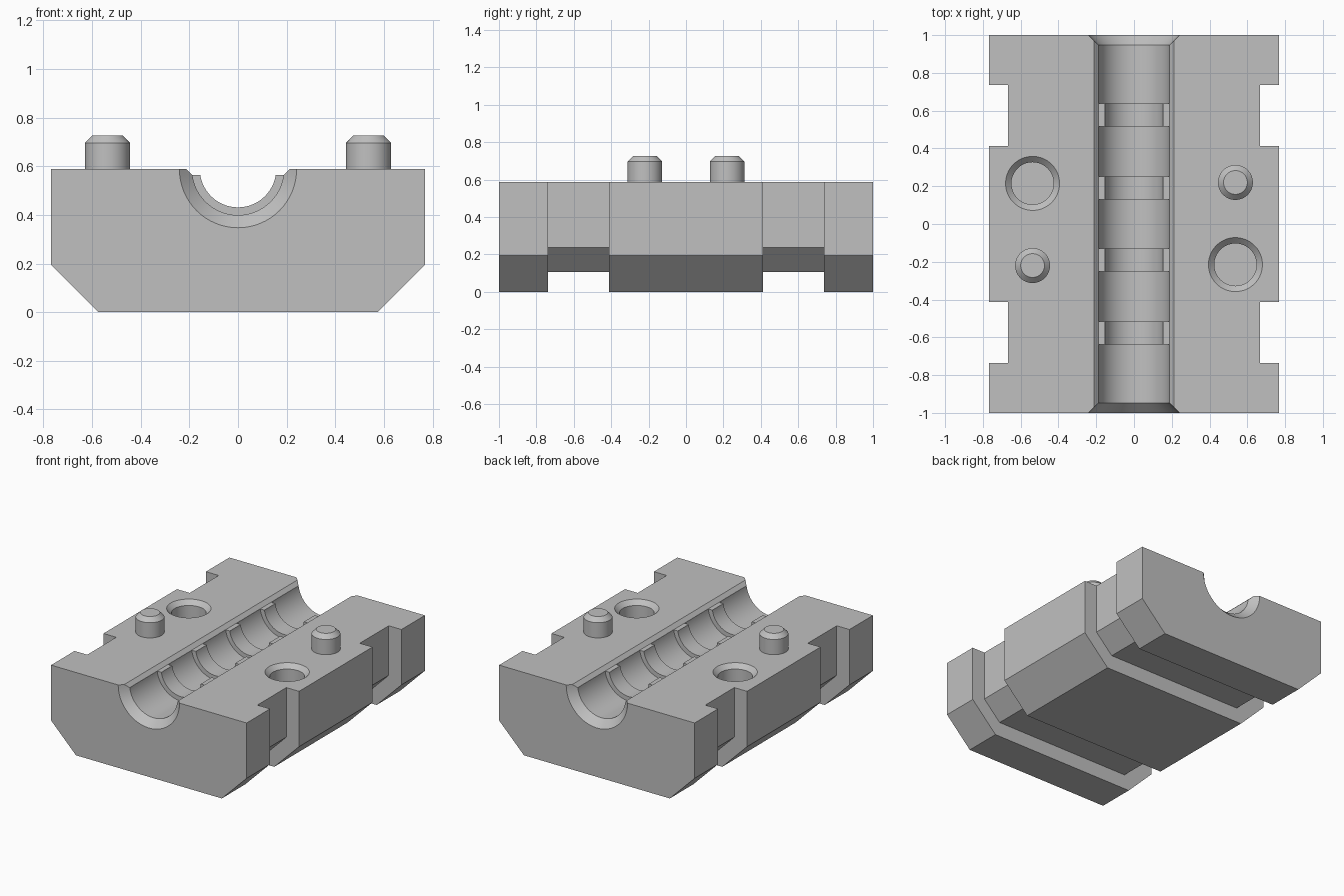
import bpy, bmesh, math
from mathutils import Matrix, Vector

cube = bpy.data.objects.get("Cube")
if cube:
    bpy.data.objects.remove(cube, do_unlink=True)

TOP = 0.588          # height of the parting face
SEGMENTS = 64

grey = bpy.data.materials.new("plain grey")
grey.use_nodes = True
colour = (0.53, 0.53, 0.53, 1)
grey.diffuse_color = colour
grey.node_tree.nodes["Principled BSDF"].inputs["Base Color"].default_value = colour


def finish(name, bm):
    bmesh.ops.recalc_face_normals(bm, faces=bm.faces[:])
    mesh = bpy.data.meshes.new(name)
    bm.to_mesh(mesh)
    bm.free()
    mesh.materials.append(grey)
    obj = bpy.data.objects.new(name, mesh)
    bpy.context.collection.objects.link(obj)
    return obj


def lathe(name, profile, location, along_y=False):
    """Solid of revolution from (radius, height) pairs."""
    bm = bmesh.new()
    rings = []
    for r, h in profile:
        rings.append([bm.verts.new((r * math.cos(a), r * math.sin(a), h))
                      for a in (math.tau * i / SEGMENTS for i in range(SEGMENTS))])
    for low, high in zip(rings, rings[1:]):
        for i in range(SEGMENTS):
            j = (i + 1) % SEGMENTS
            bm.faces.new((low[i], low[j], high[j], high[i]))
    bm.faces.new(rings[0])
    bm.faces.new(rings[-1])
    turn = Matrix.Rotation(math.radians(-90), 4, 'X') if along_y else Matrix()
    bm.transform(Matrix.Translation(location) @ turn)
    return finish(name, bm)


def prism(name, outline, half_length):
    """Outline in x and z, extruded along y."""
    bm = bmesh.new()
    face = bm.faces.new([bm.verts.new((x, -half_length, z)) for x, z in outline])
    new = bmesh.ops.extrude_face_region(bm, geom=[face])["geom"]
    bmesh.ops.translate(bm, vec=Vector((0, 2 * half_length, 0)),
                        verts=[v for v in new if isinstance(v, bmesh.types.BMVert)])
    return finish(name, bm)


def cut(target, cutter):
    cutter.hide_render = True
    mod = target.modifiers.new("cut", 'BOOLEAN')
    mod.operation = 'DIFFERENCE'
    mod.solver = 'EXACT'
    mod.object = cutter
    bpy.context.view_layer.objects.active = target
    bpy.ops.object.modifier_apply(modifier=mod.name)
    bpy.data.objects.remove(cutter, do_unlink=True)


def smooth(obj):
    bpy.ops.object.select_all(action='DESELECT')
    obj.select_set(True)
    bpy.context.view_layer.objects.active = obj
    bpy.ops.object.shade_smooth_by_angle(angle=math.radians(25))


# Block: chamfered half profile lofted along y, stepping in at two grooves
def section(half):
    return [(-x, z) for x, z in half] + [(x, z) for x, z in reversed(half)]


full = section([(0.768, TOP), (0.768, 0.195), (0.573, 0)])
waist = section([(0.668, TOP), (0.668, 0.236), (0.537, 0.105)])
stations = [(full, -1), (full, -0.737), (waist, -0.737), (waist, -0.412), (full, -0.412)]
stations += [(s, -y) for s, y in reversed(stations)]
bm = bmesh.new()
rings = [[bm.verts.new((x, y, z)) for x, z in s] for s, y in stations]
for a, b in zip(rings, rings[1:]):
    for i in range(len(a) - 1):
        bm.faces.new((a[i], a[i + 1], b[i + 1], b[i]))
bm.faces.new(rings[0])
bm.faces.new(rings[-1])
bm.faces.new([r[0] for r in rings] + [r[-1] for r in reversed(rings)])
block = finish("mould_block", bm)

# Channel: bore with flared ends and four raised ribs
BORE, RIB = 0.189, 0.157
channel = [(BORE + 0.106, -1.055), (BORE, -0.947)]
for centre in (-0.578, -0.19, 0.19, 0.578):
    start, end = centre - 0.061, centre + 0.061
    channel += [(BORE, start), (RIB, start), (RIB, end), (BORE, end)]
channel += [(BORE, 0.947), (BORE + 0.106, 1.055)]
cut(block, lathe("channel_cutter", channel, (0, 0, TOP), along_y=True))

# Bevel along the channel edges, which also trims the ribs
lip = 0.025
cut(block, prism("lip_cutter", [(-0.188, TOP - lip), (0.188, TOP - lip),
                                (0.188 + 2 * lip, TOP + lip),
                                (-0.188 - 2 * lip, TOP + lip)], 1.1))

# Sockets and matching pins on opposite corners
for side, label in ((1, "left"), (-1, "right")):
    socket = lathe("socket_cutter", [(0.112, -0.15), (0.112, -0.031), (0.163, 0.02)],
                   (side * 0.537, -side * 0.215, TOP))
    cut(block, socket)
    pin = lathe(label + "_pin", [(0.0925, -0.05), (0.0925, 0.108), (0.063, 0.138)],
                (side * 0.537, side * 0.22, TOP))
    smooth(pin)
smooth(block)
